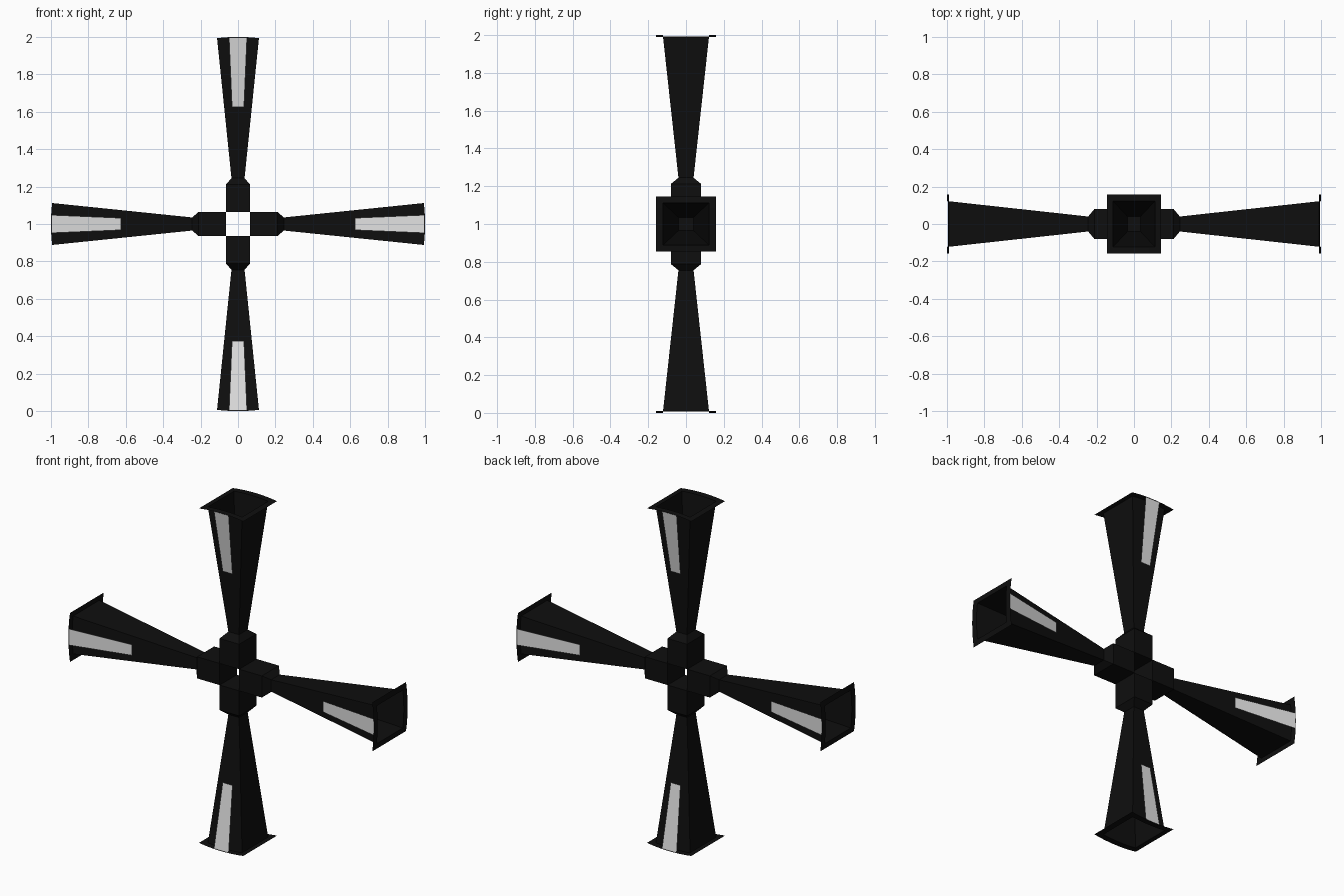
import bpy, bmesh, math
from mathutils import Matrix

if "Cube" in bpy.data.objects:
    bpy.data.objects.remove(bpy.data.objects["Cube"])


def material(name, rgb):
    m = bpy.data.materials.new(name)
    m.diffuse_color = (*rgb, 1)
    m.use_nodes = True
    m.node_tree.nodes["Principled BSDF"].inputs["Base Color"].default_value = m.diffuse_color
    return m


BLACK = material("matte black", (0.0045, 0.0045, 0.0045))
GREY = material("light grey", (0.75, 0.75, 0.75))

SEG = 8                    # segments across the curved horn mouth
NECK = (0.035, 0.04)       # half sizes at the narrow end
MOUTH = (0.112, 0.122)     # half sizes at the open end
RIM = (0.145, 0.158)       # outer half sizes of the mouth flange
CENTRE = Matrix.Translation((0, 0, 1))


def rim_z(x):
    """Height of the curved end surface (unit cylinder about y)."""
    return math.sqrt(1 - x * x)


def finish(bm, name, mat, turn):
    bmesh.ops.remove_doubles(bm, verts=bm.verts, dist=1e-5)
    bmesh.ops.recalc_face_normals(bm, faces=bm.faces)
    bm.transform(CENTRE @ Matrix.Rotation(turn, 4, 'Y'))
    me = bpy.data.meshes.new(name)
    bm.to_mesh(me)
    bm.free()
    me.materials.append(mat)
    ob = bpy.data.objects.new(name, me)
    bpy.context.collection.objects.link(ob)


def quad(bm, *pts):
    bm.faces.new([bm.verts.new(p) for p in pts])


def hub_block(turn):
    # Square block with a chamfered outer end
    bm = bmesh.new()
    rings = []
    for z, hx, hy in ((0.064, 0.064, 0.08), (0.212, 0.064, 0.08), (0.245, *NECK)):
        rings.append([bm.verts.new((sx * hx, sy * hy, z))
                      for sx, sy in ((-1, -1), (1, -1), (1, 1), (-1, 1))])
    for a, b in zip(rings, rings[1:]):
        for i in range(4):
            j = (i + 1) % 4
            bm.faces.new((a[i], a[j], b[j], b[i]))
    bm.faces.new(rings[0][::-1])
    bm.faces.new(rings[-1])
    finish(bm, "hub_block", BLACK, turn)


def horn(turn):
    # Four thin flaring walls, open at the mouth
    bm = bmesh.new()
    z0 = 0.245
    ts = [-1 + 2 * i / SEG for i in range(SEG + 1)]
    for s in (-1, 1):
        for a, b in zip(ts, ts[1:]):
            xa, xb = a * MOUTH[0], b * MOUTH[0]
            quad(bm, (a * NECK[0], s * NECK[1], z0), (b * NECK[0], s * NECK[1], z0),
                 (xb, s * MOUTH[1], rim_z(xb)), (xa, s * MOUTH[1], rim_z(xa)))
        x, z = s * MOUTH[0], rim_z(MOUTH[0])
        quad(bm, (s * NECK[0], -NECK[1], z0), (s * NECK[0], NECK[1], z0),
             (x, MOUTH[1], z), (x, -MOUTH[1], z))
    finish(bm, "horn", BLACK, turn)


def flange(turn):
    # Thin curved frame around the mouth
    bm = bmesh.new()
    xs = [-RIM[0]] + [MOUTH[0] * (-1 + 2 * i / SEG) for i in range(SEG + 1)] + [RIM[0]]
    ys = [-RIM[1], -MOUTH[1], MOUTH[1], RIM[1]]
    for i in range(len(xs) - 1):
        for j in range(3):
            if j == 1 and 0 < i < len(xs) - 2:
                continue
            xa, xb = xs[i], xs[i + 1]
            quad(bm, (xa, ys[j], rim_z(xa)), (xb, ys[j], rim_z(xb)),
                 (xb, ys[j + 1], rim_z(xb)), (xa, ys[j + 1], rim_z(xa)))
    finish(bm, "mouth_flange", BLACK, turn)


def stripe(turn, side):
    # Pale tapered plate held just off the front or back wall
    bm = bmesh.new()
    quad(bm, (-0.032, side * 0.097, 0.625), (0.032, side * 0.097, 0.625),
         (0.048, side * 0.156, 0.998), (-0.048, side * 0.156, 0.998))
    finish(bm, "stripe_plate", GREY, turn)


for k in range(4):
    angle = k * math.pi / 2
    hub_block(angle)
    horn(angle)
    flange(angle)
    for side in (-1, 1):
        stripe(angle, side)
